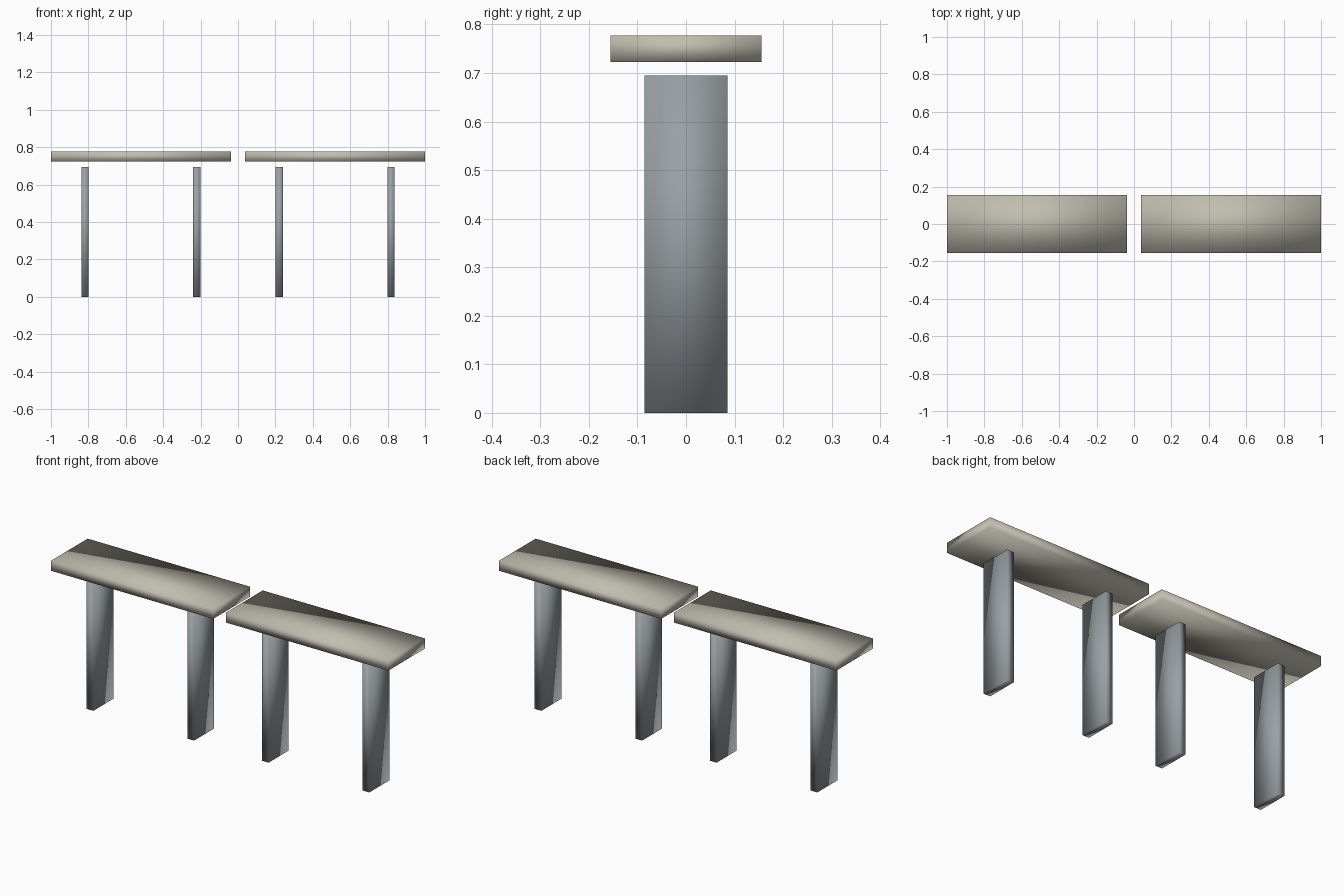
import bpy

cube = bpy.data.objects.get("Cube")
if cube:
    bpy.data.objects.remove(cube, do_unlink=True)


def make_material(name, rgb):
    mat = bpy.data.materials.new(name)
    mat.use_nodes = True
    colour = (*rgb, 1.0)
    mat.diffuse_color = colour
    bsdf = mat.node_tree.nodes["Principled BSDF"]
    bsdf.inputs["Base Color"].default_value = colour
    bsdf.inputs["Roughness"].default_value = 0.8
    return mat


def smooth_box(name, x, half_depth, width, bottom, top, mat):
    """Box centred on y = 0, with soft shading across its shared corners."""
    bpy.ops.mesh.primitive_cube_add(size=1, location=(x, 0, (bottom + top) / 2))
    obj = bpy.context.object
    obj.name = name
    obj.scale = (width, 2 * half_depth, top - bottom)
    bpy.ops.object.transform_apply(location=False, rotation=False, scale=True)
    bpy.ops.object.shade_smooth()
    obj.data.materials.append(mat)


stone = make_material("warm grey stone", (0.53, 0.51, 0.43))
steel = make_material("cool grey metal", (0.32, 0.35, 0.37))

# Two benches end to end, each a slab raised just clear of two plate legs
for side, sign in (("right", -1), ("left", 1)):
    smooth_box(f"{side}_bench_seat", sign * 0.519, 0.155, 0.962, 0.723, 0.777, stone)
    for place, x in (("inner", 0.221), ("outer", 0.818)):
        smooth_box(f"{side}_bench_{place}_leg", sign * x, 0.085, 0.04, 0, 0.695, steel)
